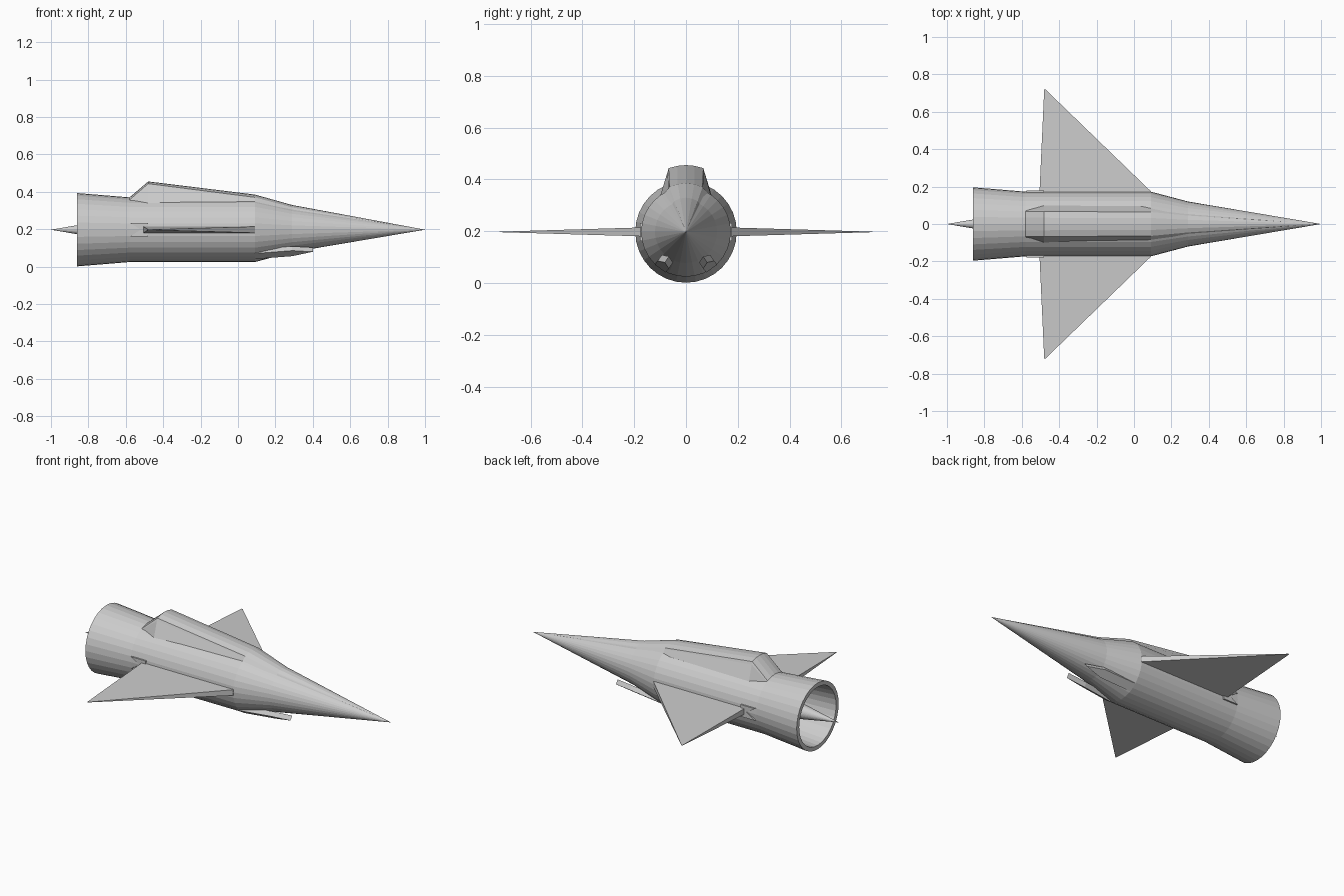
import bpy, bmesh
from math import cos, sin, pi, atan2
from mathutils import Vector

if "Cube" in bpy.data.objects:
    bpy.data.objects.remove(bpy.data.objects["Cube"])

AXIS_Z = 0.197
SIDES = 32


def finish(name, bm):
    bmesh.ops.remove_doubles(bm, verts=bm.verts, dist=1e-5)
    bmesh.ops.recalc_face_normals(bm, faces=bm.faces)
    mesh = bpy.data.meshes.new(name)
    bm.to_mesh(mesh)
    bm.free()
    ob = bpy.data.objects.new(name, mesh)
    ob.location.z = AXIS_Z
    bpy.context.collection.objects.link(ob)
    return ob


def loft(name, rings, mirror=False):
    """Skin a series of equal-length rings and cap both ends."""
    bm = bmesh.new()
    loops = [[bm.verts.new(p) for p in r] for r in rings]
    n = len(rings[0])
    for a, b in zip(loops, loops[1:]):
        for i in range(n):
            j = (i + 1) % n
            bm.faces.new((a[i], a[j], b[j], b[i]))
    bm.faces.new(loops[0])
    bm.faces.new(loops[-1])
    ob = finish(name, bm)
    if mirror:
        m = ob.modifiers.new("Mirror", 'MIRROR')
        m.use_axis = (False, True, False)
    return ob


def lathe(name, profile):
    """Revolve (x, radius) points about the long axis."""
    bm = bmesh.new()
    vs = [bm.verts.new((x, 0, r)) for x, r in profile]
    es = [bm.edges.new(p) for p in zip(vs, vs[1:])]
    bmesh.ops.spin(bm, geom=vs + es, cent=(0, 0, 0), axis=(1, 0, 0),
                   angle=2 * pi, steps=SIDES)
    bmesh.ops.dissolve_degenerate(bm, edges=bm.edges, dist=1e-6)
    return finish(name, bm)


# Fuselage with hollow exhaust, and the tail spike inside it
lathe("fuselage", [(1, 0), (0.29, 0.12), (0.09, 0.173), (-0.58, 0.173),
                   (-0.86, 0.196), (-0.86, 0.172), (-0.58, 0.15), (-0.58, 0)])
lathe("exhaust_spike", [(-0.58, 0), (-0.58, 0.072), (-1, 0)])


# Raised spine: runs along the nose, swells aft, then ramps down
def spine_ring(x, base_w, base_z, top_w, side_z, top_z):
    half = [(base_w, base_z), (top_w * 1.07, side_z - 0.15 * (side_z - base_z)),
            (top_w, side_z), (top_w * 0.5, side_z + 0.75 * (top_z - side_z))]
    pts = half + [(0, top_z)] + [(-y, z) for y, z in reversed(half)]
    return [(x, y, z) for y, z in pts]


loft("dorsal_spine", [
    spine_ring(0.985, 0.001, 0.0005, 0.0008, 0.002, 0.003),
    spine_ring(0.29, 0.062, 0.090, 0.045, 0.119, 0.132),
    spine_ring(0.09, 0.098, 0.135, 0.064, 0.173, 0.188),
    spine_ring(-0.48, 0.100, 0.138, 0.067, 0.246, 0.258),
    spine_ring(-0.58, 0.075, 0.130, 0.067, 0.159, 0.173),
])


# Delta wings, thinning to a point at the tip
def wing_ring(y, front, rear, t):
    return [(front, y, t), (front, y, -t), (rear, y, -t), (rear, y, t)]


loft("wing", [wing_ring(0.12, 0.09, -0.505, 0.018),
              wing_ring(0.175, 0.09, -0.505, 0.017),
              wing_ring(0.72, -0.474, -0.48, 0.001)], mirror=True)

# Notched fairing at each wing's trailing root
notch = [(-0.48, 0.035), (-0.575, 0.035), (-0.52, 0),
         (-0.575, -0.035), (-0.48, -0.035)]
loft("wing_root_fairing", [[(x, y, z) for x, z in notch]
                           for y in (0.15, 0.178)], mirror=True)

# Pointed blades under the nose, leaning out from the belly
ang = atan2(-0.111, 0.077)
out = Vector((0, cos(ang), sin(ang)))
side = Vector((0, -sin(ang), cos(ang)))
outline = [(0.09, 0.026), (0.29, 0.026), (0.40, 0), (0.29, -0.026), (0.09, -0.026)]


def blade_ring(thick):
    return [Vector((x, 0, 0)) + side * t
            + out * (0.173 - (x - 0.09) * 0.095 - thick) for x, t in outline]


loft("nose_blade", [blade_ring(0.028), blade_ring(0)], mirror=True)
